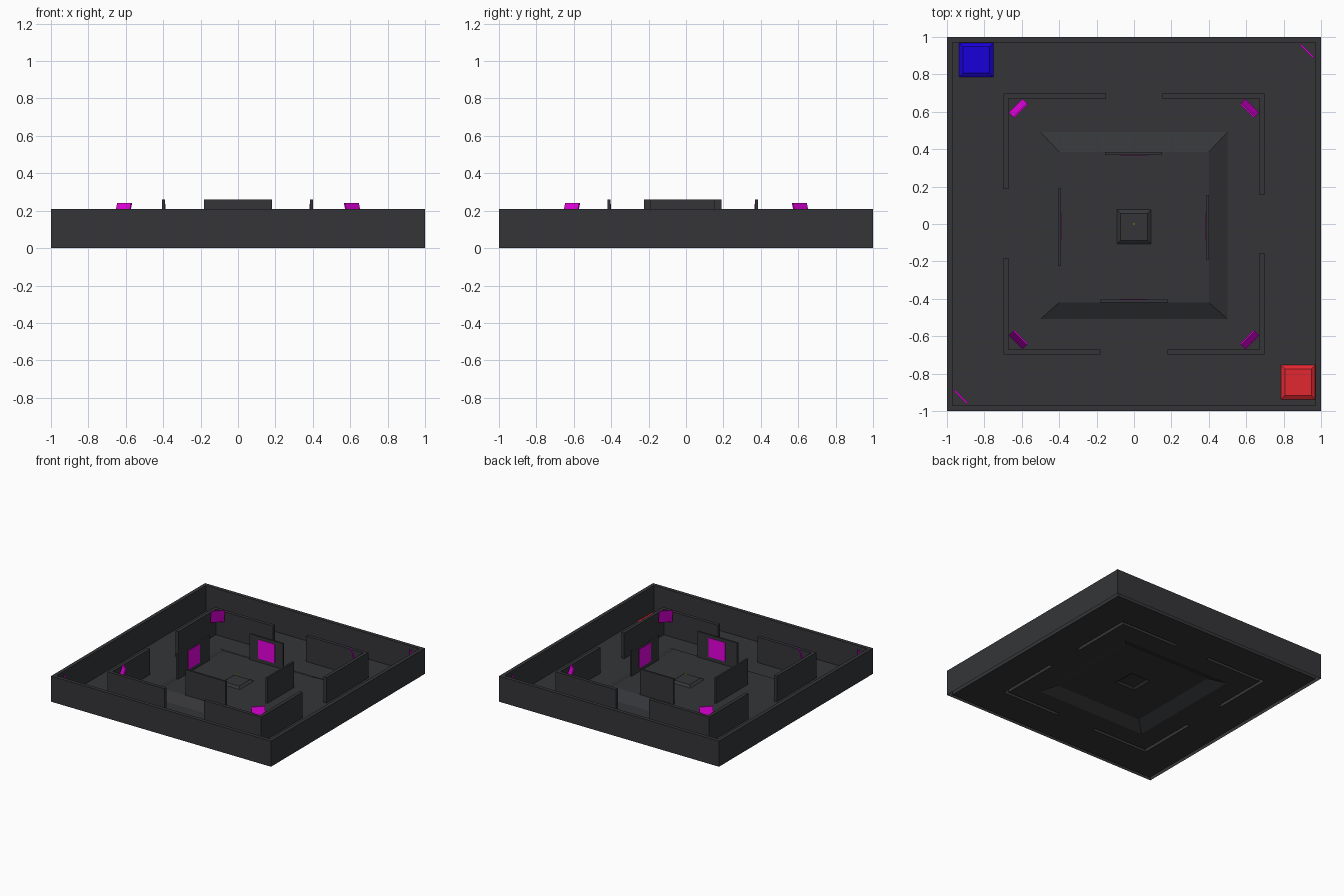
import bpy, bmesh
from math import sqrt
from mathutils import Vector

if "Cube" in bpy.data.objects:
    bpy.data.objects.remove(bpy.data.objects["Cube"])


def material(name, rgb):
    m = bpy.data.materials.new(name)
    m.diffuse_color = (*rgb, 1)
    m.use_nodes = True
    m.node_tree.nodes["Principled BSDF"].inputs["Base Color"].default_value = m.diffuse_color
    return m


DARK = material("dark_grey", (0.035, 0.036, 0.04))
MAGENTA = material("magenta", (0.8, 0.0, 0.75))
RED = material("red", (0.75, 0.02, 0.03))
BLUE = material("blue", (0.01, 0.0, 0.7))
YELLOW = material("yellow", (0.8, 0.7, 0.0))


def finish(bm, name, mat, closed=True):
    bmesh.ops.remove_doubles(bm, verts=bm.verts, dist=1e-5)
    if closed:
        bmesh.ops.recalc_face_normals(bm, faces=bm.faces)
    me = bpy.data.meshes.new(name)
    bm.to_mesh(me)
    bm.free()
    me.materials.append(mat)
    ob = bpy.data.objects.new(name, me)
    bpy.context.collection.objects.link(ob)
    return ob


def face(bm, pts):
    return bm.faces.new([bm.verts.new(p) for p in pts])


def box(name, x0, x1, y0, y1, z0, z1, mat):
    bm = bmesh.new()
    bmesh.ops.create_cube(bm, size=1)
    for v in bm.verts:
        v.co = ((x0 + x1) / 2 + v.co.x * (x1 - x0),
                (y0 + y1) / 2 + v.co.y * (y1 - y0),
                (z0 + z1) / 2 + v.co.z * (z1 - z0))
    return finish(bm, name, mat)


def stepped(name, rings, mat):
    """Open-bottomed stack of rectangles (x0, x1, y0, y1, z), capped on top."""
    bm = bmesh.new()
    loops = [[(a, c, z), (b, c, z), (b, d, z), (a, d, z)] for a, b, c, d, z in rings]
    for lo, hi in zip(loops, loops[1:]):
        for i in range(4):
            j = (i + 1) % 4
            face(bm, [lo[i], lo[j], hi[j], hi[i]])
    face(bm, loops[-1])
    return finish(bm, name, mat, closed=False)


def panel(name, top, bottom, width, sx, sy):
    """Diagonal corner panel; top and bottom are (corner distance, z)."""
    bm = bmesh.new()
    along = Vector((sy, -sx, 0)) / sqrt(2) * width / 2
    out = Vector((sx, sy, 0)) * 0.003
    quads = []
    for o in (-out, out):
        t = Vector((sx * top[0], sy * top[0], top[1])) + o
        b = Vector((sx * bottom[0], sy * bottom[0], bottom[1])) + o
        quads.append([b - along, b + along, t + along, t - along])
    for q in quads:
        face(bm, q)
    for i in range(4):
        j = (i + 1) % 4
        face(bm, [quads[0][i], quads[0][j], quads[1][j], quads[1][i]])
    return finish(bm, name, MAGENTA)


# Arena shell: one sheet of floor with hollow walls pushed up out of it
H, R, T = 0.21, 0.697, 0.027
walls = [(-1, 1, 0.97, 1), (-1, 1, -1, -0.97), (-1, -0.97, -1, 1), (0.97, 1, -1, 1)]
for sx, sy, gx, gy in ((-1, 1, .15, .187), (1, 1, .15, .155),
                       (-1, -1, .18, .183), (1, -1, .18, .155)):
    for ax, bx, ay, by in ((gx, R, R - T, R), (R - T, R, gy, R)):
        walls.append((*sorted((sx * ax, sx * bx)), *sorted((sy * ay, sy * by))))
PLAT = (-0.5, 0.5, -0.508, 0.492)
xs = sorted({round(v, 4) for w in walls + [PLAT] for v in w[:2]})
ys = sorted({round(v, 4) for w in walls + [PLAT] for v in w[2:]})


def inside(r, x, y):
    return r[0] < x < r[1] and r[2] < y < r[3]


def level(i, j):
    if not (0 <= i < len(xs) - 1 and 0 <= j < len(ys) - 1):
        return 0
    x, y = (xs[i] + xs[i + 1]) / 2, (ys[j] + ys[j + 1]) / 2
    return H if any(inside(w, x, y) for w in walls) else 0


bm = bmesh.new()
for i in range(len(xs) - 1):
    for j in range(len(ys) - 1):
        a, b, c, d = xs[i], xs[i + 1], ys[j], ys[j + 1]
        z = level(i, j)
        if not inside(PLAT, (a + b) / 2, (c + d) / 2):
            face(bm, [(a, c, z), (b, c, z), (b, d, z), (a, d, z)])
        if z:
            for di, dj, p, q in ((-1, 0, (a, d), (a, c)), (1, 0, (b, c), (b, d)),
                                 (0, -1, (a, c), (b, c)), (0, 1, (b, d), (a, d))):
                if not level(i + di, j + dj):
                    face(bm, [(*p, 0), (*q, 0), (*q, z), (*p, z)])
finish(bm, "arena_shell", DARK, closed=False)

# Raised platform with ramps and a small centre pedestal
stepped("platform", [(*PLAT, 0), (-0.4, 0.4, -0.42, 0.385, 0.05),
                     (-0.092, 0.092, -0.107, 0.077, 0.05),
                     (-0.072, 0.072, -0.088, 0.056, 0.065)], DARK)
box("centre_marker", -0.006, 0.006, -0.006, 0.006, 0.105, 0.113, YELLOW)

# Four cover walls on the platform, each with a panel on its inner face
P0, P1, Z0, Z1 = 0.05, 0.26, 0.08, 0.235
box("cover_wall_back", -0.155, 0.15, 0.37, 0.385, P0, P1, DARK)
box("cover_wall_front", -0.182, 0.182, -0.42, -0.405, P0, P1, DARK)
box("cover_wall_left", -0.405, -0.39, -0.225, 0.19, P0, P1, DARK)
box("cover_wall_right", 0.385, 0.4, -0.19, 0.155, P0, P1, DARK)
box("wall_panel_back", -0.075, 0.075, 0.367, 0.37, Z0, Z1, MAGENTA)
box("wall_panel_front", -0.075, 0.075, -0.405, -0.402, Z0, Z1, MAGENTA)
box("wall_panel_left", -0.39, -0.387, -0.092, 0.058, Z0, Z1, MAGENTA)
box("wall_panel_right", 0.382, 0.385, -0.092, 0.058, Z0, Z1, MAGENTA)

# Leaning panels in the inner corners, upright ones in two outer corners
for sx in (-1, 1):
    for sy in (-1, 1):
        panel("corner_panel", (0.606, 0.24), (0.63, 0.13), 0.105, sx, sy)
    panel("outer_corner_panel", (0.925, 0.19), (0.925, 0.08), 0.1, sx, sx)

# Coloured start pads
for name, x, y, mat in (("red_pad", 0.877, -0.845, RED), ("blue_pad", -0.843, 0.877, BLUE)):
    stepped(name, [(x - s, x + s, y - s, y + s, z)
                   for s, z in ((0.092, 0.001), (0.071, 0.016))], mat)
